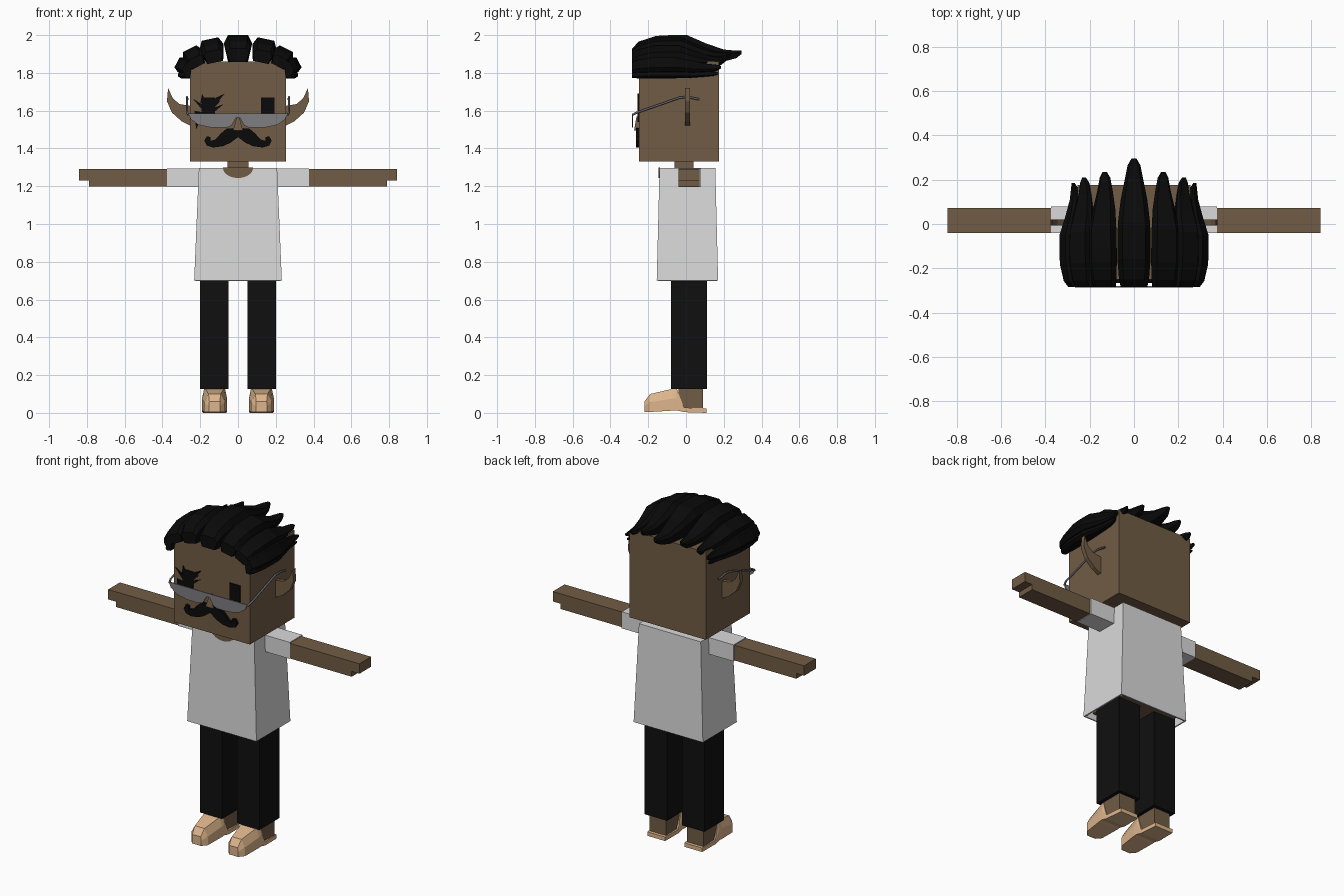
import bpy, bmesh, math
from mathutils import Vector

if "Cube" in bpy.data.objects:
    bpy.data.objects.remove(bpy.data.objects["Cube"])


def material(name, r, g, b):
    m = bpy.data.materials.new(name)
    m.use_nodes = True
    m.diffuse_color = (r, g, b, 1)
    m.node_tree.nodes["Principled BSDF"].inputs["Base Color"].default_value = (r, g, b, 1)
    return m


SKIN = material("brown_skin", 0.165, 0.107, 0.058)
WHITE = material("white_cloth", 0.7, 0.7, 0.7)
BLACK = material("black_hair", 0.003, 0.003, 0.003)
TROUSER = material("black_cloth", 0.005, 0.005, 0.005)
TAN = material("tan_leather", 0.72, 0.46, 0.26)
GREY = material("grey_glass", 0.21, 0.21, 0.22)
METAL = material("dark_metal", 0.12, 0.12, 0.14)
SIDES = (("left", 1), ("right", -1))


def add(name, bm, mat):
    bmesh.ops.recalc_face_normals(bm, faces=bm.faces)
    me = bpy.data.meshes.new(name)
    bm.to_mesh(me)
    bm.free()
    me.materials.append(mat)
    ob = bpy.data.objects.new(name, me)
    bpy.context.collection.objects.link(ob)
    return ob


def loft(name, rings, mat, caps=(True, True)):
    """Skin a list of equal-length point rings."""
    bm = bmesh.new()
    vs = [[bm.verts.new(p) for p in ring] for ring in rings]
    n = len(vs[0])
    for a, b in zip(vs, vs[1:]):
        for i in range(n):
            j = (i + 1) % n
            bm.faces.new((a[i], a[j], b[j], b[i]))
    if caps[0]:
        bm.faces.new(vs[0])
    if caps[1]:
        bm.faces.new(vs[-1])
    return add(name, bm, mat)


def rect(x0, x1, y0, y1, z):
    return [(x0, y0, z), (x1, y0, z), (x1, y1, z), (x0, y1, z)]


def box(name, x0, x1, y0, y1, z0, z1, mat):
    return loft(name, [rect(x0, x1, y0, y1, z0), rect(x0, x1, y0, y1, z1)], mat)


def plate(name, pts, y0, y1, mat, s=1):
    """Extrude an x-z outline along y."""
    return loft(name, [[(s * x, y, z) for x, z in pts] for y in (y0, y1)], mat)


# Head, neck and torso
box("head", -0.255, 0.255, -0.25, 0.175, 1.33, 1.86, SKIN)
box("neck", -0.055, 0.055, -0.06, 0.04, 1.27, 1.34, SKIN)
box("torso", -0.19, 0.19, -0.125, 0.14, 0.72, 1.27, SKIN)

# Shirt, open at the hem, with a round neckline
shirt = loft("shirt", [rect(-0.232, 0.232, -0.155, 0.17, 0.7),
                       rect(-0.207, 0.207, -0.14, 0.155, 1.297)], WHITE, (False, True))
shell = shirt.modifiers.new("thickness", "SOLIDIFY")
shell.thickness = 0.012
arc = [math.pi * (1 + i / 10) for i in range(11)]
plate("neckline", [(0.08 * math.cos(a), 1.298 + 0.055 * math.sin(a)) for a in arc],
      -0.146, -0.138, SKIN)

SHOE = [(-0.22, 0.03, 0.028, 0.005, 0.06), (-0.19, 0.055, 0.032, 0.005, 0.1),
        (-0.07, 0.066, 0.05, 0.012, 0.128), (-0.05, 0.066, 0.055, 0.014, 0.13),
        (-0.01, 0.066, 0.066, 0.004, 0.028), (0.108, 0.06, 0.06, 0, 0.024)]
EAR = [(0.25, 1.52), (0.3, 1.545), (0.35, 1.59), (0.376, 1.65), (0.37, 1.72),
       (0.345, 1.665), (0.31, 1.635), (0.25, 1.625)]
LENS = [(0, 1.585), (0.262, 1.585), (0.25, 1.555), (0.21, 1.525), (0.14, 1.51),
        (0.06, 1.51), (0.035, 1.52), (0.012, 1.56), (0, 1.565)]
MOUSTACHE = [(0, 1.492), (0.03, 1.507), (0.06, 1.505), (0.09, 1.48), (0.12, 1.447),
             (0.145, 1.44), (0.145, 1.46), (0.165, 1.465), (0.178, 1.44), (0.165, 1.415),
             (0.13, 1.405), (0.08, 1.412), (0.04, 1.43), (0, 1.46)]

for side, s in SIDES:
    # Arms with a stepped hand
    box(side + "_sleeve", *sorted((s * 0.2, s * 0.375)), -0.04, 0.08, 1.195, 1.295, WHITE)
    box(side + "_arm", *sorted((s * 0.37, s * 0.842)), -0.04, 0.072, 1.23, 1.29, SKIN)
    box(side + "_under_arm", *sorted((s * 0.37, s * 0.79)), -0.04, 0.072, 1.198, 1.231, SKIN)
    # Legs and shoes
    box(side + "_trouser_leg", *sorted((s * 0.05, s * 0.2)), -0.08, 0.11, 0.127, 0.74, TROUSER)
    box(side + "_ankle", *sorted((s * 0.07, s * 0.18)), -0.04, 0.09, 0.015, 0.14, SKIN)
    rings = []
    for y, w, t, lo, hi in SHOE:
        mid = lo + (hi - lo) * 0.55
        rings.append([(s * 0.124 + x, y, z) for x, z in
                      ((-w, lo), (w, lo), (w, mid), (t, hi), (-t, hi), (-w, mid))])
    loft(side + "_shoe", rings, TAN)
    # Ears tapering to thin edges
    plate(side + "_ear", EAR, -0.006, 0.02, SKIN, s)
    # Glasses and their arms
    plate(side + "_lens", LENS, -0.287, -0.28, GREY, s)
    cu = bpy.data.curves.new(side + "_glasses_arm", "CURVE")
    cu.dimensions = "3D"
    cu.bevel_depth = 0.006
    cu.bevel_resolution = 1
    cu.use_fill_caps = True
    path = [(0.262, -0.283, 1.578), (0.27, -0.26, 1.59), (0.27, -0.03, 1.67),
            (0.27, 0.01, 1.672), (0.268, 0.07, 1.66)]
    sp = cu.splines.new("POLY")
    sp.points.add(len(path) - 1)
    for p, (x, y, z) in zip(sp.points, path):
        p.co = (s * x, y, z, 1)
    cu.materials.append(METAL)
    bpy.context.collection.objects.link(bpy.data.objects.new(side + "_glasses_arm", cu))
    # Face details
    plate(side + "_moustache", MOUSTACHE, -0.266, -0.249, BLACK, s)
    box(side + "_eye", *sorted((s * 0.122, s * 0.192)), -0.257, -0.249, 1.54, 1.67, BLACK)

# Jagged marks across the right eye
for i, pts in enumerate((
        [(-0.07, 1.69), (-0.1, 1.655), (-0.09, 1.655), (-0.14, 1.6), (-0.14, 1.64), (-0.115, 1.67)],
        [(-0.075, 1.635), (-0.13, 1.59), (-0.13, 1.615)],
        [(-0.19, 1.69), (-0.17, 1.65), (-0.2, 1.64)],
        [(-0.24, 1.665), (-0.185, 1.63), (-0.19, 1.605)],
        [(-0.23, 1.6), (-0.18, 1.59), (-0.222, 1.5)])):
    plate("eye_mark_%d" % (i + 1), pts, -0.256, -0.249, BLACK)

# Nose wedge
loft("nose", [rect(-0.026, 0.026, -0.275, -0.249, 1.495),
              rect(-0.006, 0.006, -0.262, -0.249, 1.57)], SKIN)

# Hair: swept-back locks; stations are (length, width, low, high)
LOCK = [(0, 0.8, 0, 0.5), (0.06, 0.9, 0, 0.76), (0.22, 1, 0, 0.97), (0.35, 1, 0, 1),
        (0.5, 0.97, 0, 1), (0.68, 0.8, 0, 0.68), (0.84, 0.55, 0.02, 0.46),
        (0.95, 0.38, 0.14, 0.42), (1, 0.15, 0.3, 0.42)]
OUTLINE = [(-0.7, 0), (-1, 0.7), (-0.7, 1), (0.7, 1), (1, 0.7), (0.7, 0)]


def lock(name, x, z, tilt, half, height, tip, s):
    a = math.radians(tilt)
    out = Vector((math.sin(a), 0, math.cos(a)))
    across = Vector((math.cos(a), 0, -math.sin(a)))
    rings = []
    for t, w, lo, hi in LOCK:
        ring = []
        for u, v in OUTLINE:
            p = Vector((x, -0.285 + t * (tip + 0.285), z))
            p += across * (u * w * half) + out * ((lo + (hi - lo) * v) * height)
            ring.append((s * p.x, p.y, p.z))
        rings.append(ring)
    loft(name, rings, BLACK)


lock("middle_lock", 0, 1.858, 0, 0.075, 0.142, 0.295, 1)
for side, s in SIDES:
    lock(side + "_inner_lock", 0.122, 1.855, 12, 0.064, 0.127, 0.235, s)
    lock(side + "_outer_lock", 0.208, 1.835, 27, 0.056, 0.105, 0.21, s)
    lock(side + "_upper_side_lock", 0.247, 1.815, 62, 0.042, 0.086, 0.185, s)
    lock(side + "_lower_side_lock", 0.25, 1.792, 80, 0.03, 0.066, 0.17, s)
